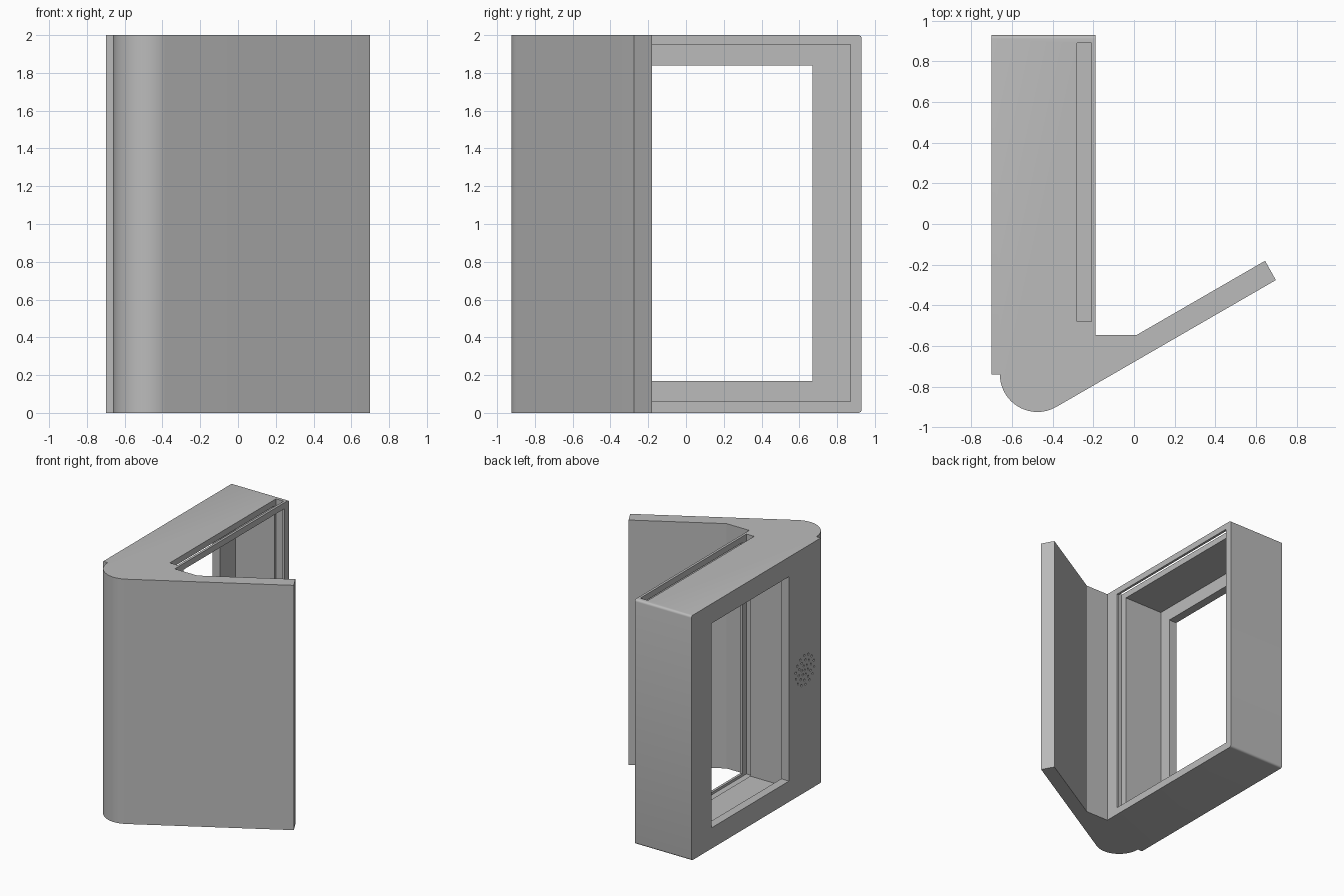
import bpy, bmesh, math
from mathutils import Matrix

cube = bpy.data.objects.get("Cube")
if cube:
    bpy.data.objects.remove(cube)

HEIGHT = 2.0
BACK = 0.93

grey = bpy.data.materials.new("matte grey")
grey.use_nodes = True
colour = (0.5, 0.5, 0.5, 1)
grey.diffuse_color = colour
grey.node_tree.nodes["Principled BSDF"].inputs["Base Color"].default_value = colour


def new_object(name, bm):
    bmesh.ops.recalc_face_normals(bm, faces=bm.faces)
    mesh = bpy.data.meshes.new(name)
    bm.to_mesh(mesh)
    bm.free()
    mesh.materials.append(grey)
    obj = bpy.data.objects.new(name, mesh)
    bpy.context.collection.objects.link(obj)
    return obj


def add_box(bm, x, y, z):
    size = [b - a for a, b in (x, y, z)]
    mid = [(a + b) / 2 for a, b in (x, y, z)]
    bmesh.ops.create_cube(bm, size=1, matrix=Matrix.Translation(mid) @ Matrix.Diagonal((*size, 1)))


def cut(obj, name, bm):
    cutter = new_object(name, bm)
    cutter.hide_render = True
    mod = obj.modifiers.new(name, "BOOLEAN")
    mod.operation = "DIFFERENCE"
    mod.solver = "EXACT"
    mod.object = cutter
    bpy.context.view_layer.objects.active = obj
    bpy.ops.object.modifier_apply(modifier=name)
    bpy.data.objects.remove(cutter)


# Case and angled flap: one plan profile with a rounded hinge corner
hinge_x, hinge_y, hinge_r = -0.475, -0.74, 0.185
arc = []
for i in range(25):
    a = math.radians(-60 - 120 * i / 24)
    arc.append((hinge_x + hinge_r * math.cos(a), hinge_y + hinge_r * math.sin(a)))
plan = [(-0.70, BACK), (-0.19, BACK), (-0.19, -0.545), (0.015, -0.545),
        (0.645, -0.181), (0.698, -0.276)] + arc + [(-0.70, hinge_y)]
bm = bmesh.new()
base = bm.faces.new([bm.verts.new((x, y, 0)) for x, y in plan])
top = bmesh.ops.extrude_face_region(bm, geom=[base])["geom"]
bmesh.ops.translate(bm, vec=(0, 0, HEIGHT), verts=[v for v in top if isinstance(v, bmesh.types.BMVert)])

# Small rounding along the end edges
ends = [e for e in bm.edges if all(abs(v.co.y - BACK) < 1e-4 for v in e.verts)
        and abs(e.verts[0].co.z - e.verts[1].co.z) < 1e-4]
bmesh.ops.bevel(bm, geom=ends, offset=0.018, segments=4, profile=0.5, affect="EDGES")
case = new_object("display_case", bm)

# Deep cavity
bm = bmesh.new()
add_box(bm, (-0.63, -0.10), (-0.43, 0.87), (0.06, 1.95))
cut(case, "cavity_cutter", bm)

# Window through the rear wall
bm = bmesh.new()
add_box(bm, (-0.80, -0.50), (-0.33, 0.67), (0.17, 1.84))
cut(case, "window_cutter", bm)

# Panel slot, open at the top
bm = bmesh.new()
add_box(bm, (-0.28, -0.21), (-0.48, 0.89), (0.04, 2.1))
cut(case, "slot_cutter", bm)

# Rings of small sound holes beside the window
bm = bmesh.new()
for ring, count in enumerate((1, 6, 10, 14)):
    for i in range(count):
        a = math.tau * i / count + ring * 0.2
        spot = Matrix.Translation((-0.70, -0.535 + 0.04 * ring * math.cos(a), 1 + 0.04 * ring * math.sin(a)))
        bmesh.ops.create_cone(bm, cap_ends=True, segments=10, radius1=0.009, radius2=0.009, depth=0.1,
                              matrix=spot @ Matrix.Rotation(math.pi / 2, 4, "Y"))
cut(case, "sound_hole_cutter", bm)

bpy.ops.object.select_all(action="DESELECT")
case.select_set(True)
bpy.context.view_layer.objects.active = case
bpy.ops.object.shade_smooth_by_angle(angle=math.radians(30))
